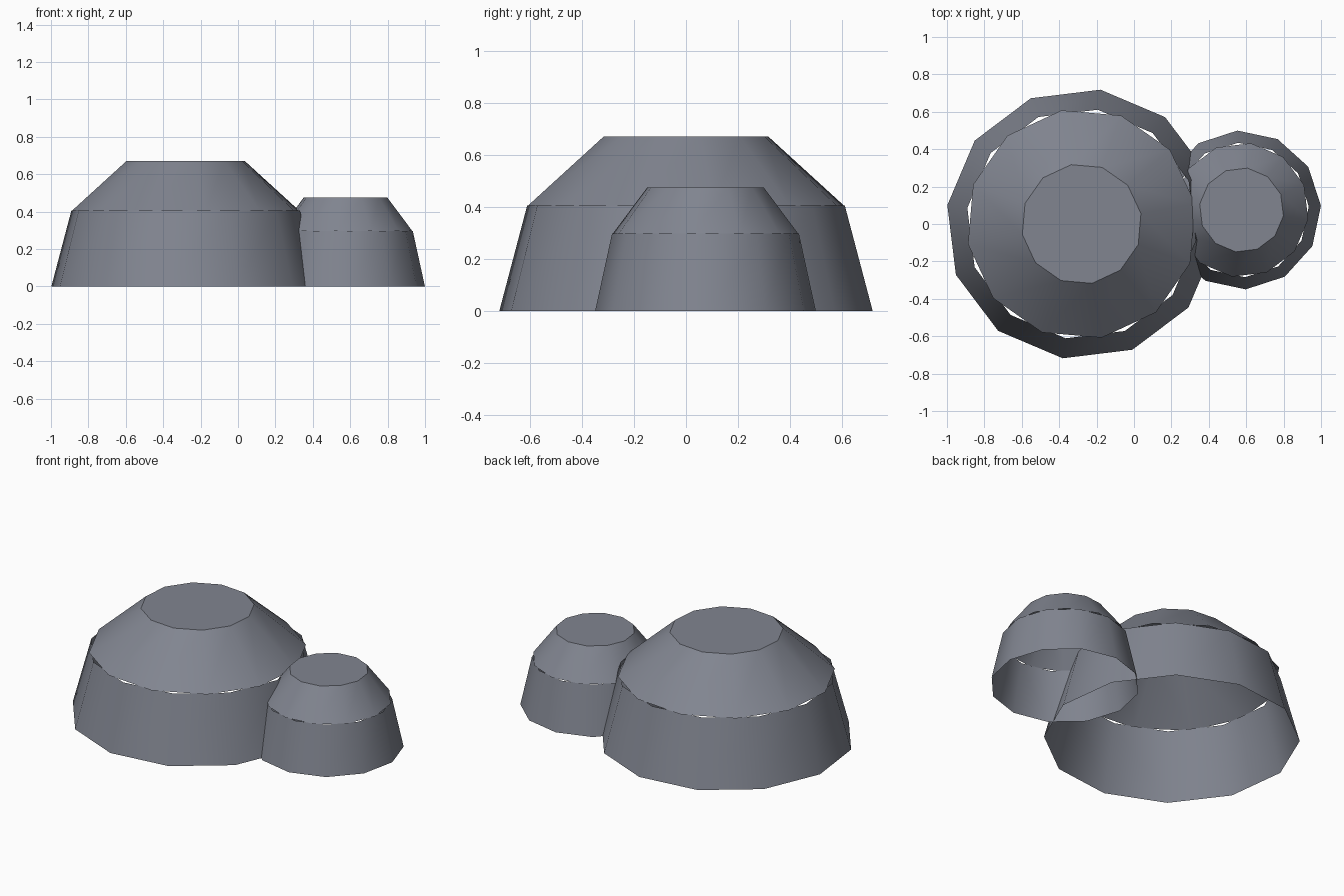
import bpy, bmesh
from math import cos, sin, tau, radians

cube = bpy.data.objects.get("Cube")
if cube:
    bpy.data.objects.remove(cube, do_unlink=True)

SIDES = 12

# Single slate grey
slate = bpy.data.materials.new("slate_grey")
slate.use_nodes = True
colour = (0.22, 0.235, 0.28, 1)
slate.diffuse_color = colour
slate.node_tree.nodes["Principled BSDF"].inputs["Base Color"].default_value = colour


def tapered_shell(name, centre, low, high, turn, capped):
    """Open tapered ring from (radius, z) low to high, optionally closed on top."""
    bm = bmesh.new()
    rings = []
    for radius, z in (low, high):
        ring = []
        for i in range(SIDES):
            a = radians(turn) + tau * i / SIDES
            ring.append(bm.verts.new((radius * cos(a), radius * sin(a), z)))
        rings.append(ring)
    bottom, top = rings
    for i in range(SIDES):
        j = (i + 1) % SIDES
        bm.faces.new((bottom[i], bottom[j], top[j], top[i]))
    if capped:
        bm.faces.new(top)
    mesh = bpy.data.meshes.new(name)
    bm.to_mesh(mesh)
    bm.free()
    mesh.materials.append(slate)
    obj = bpy.data.objects.new(name, mesh)
    obj.location = (centre[0], centre[1], 0)
    bpy.context.collection.objects.link(obj)
    bpy.ops.object.select_all(action="DESELECT")
    obj.select_set(True)
    bpy.context.view_layer.objects.active = obj
    bpy.ops.object.shade_smooth_by_angle(angle=radians(35))
    return obj


def mound(name, centre, base, middle, summit, base_turn, cap_turn):
    """A steep open skirt with a flat-topped crown turned against it."""
    tapered_shell(name + "_skirt", centre, base, middle, base_turn, False)
    tapered_shell(name + "_crown", centre, middle, summit, cap_turn, True)


mound("large_mound", (-0.28, 0), (0.725, 0), (0.617, 0.405), (0.322, 0.67), 22, 10)
mound("small_mound", (0.575, 0.075), (0.425, 0), (0.36, 0.297), (0.226, 0.475), 3, 22)
